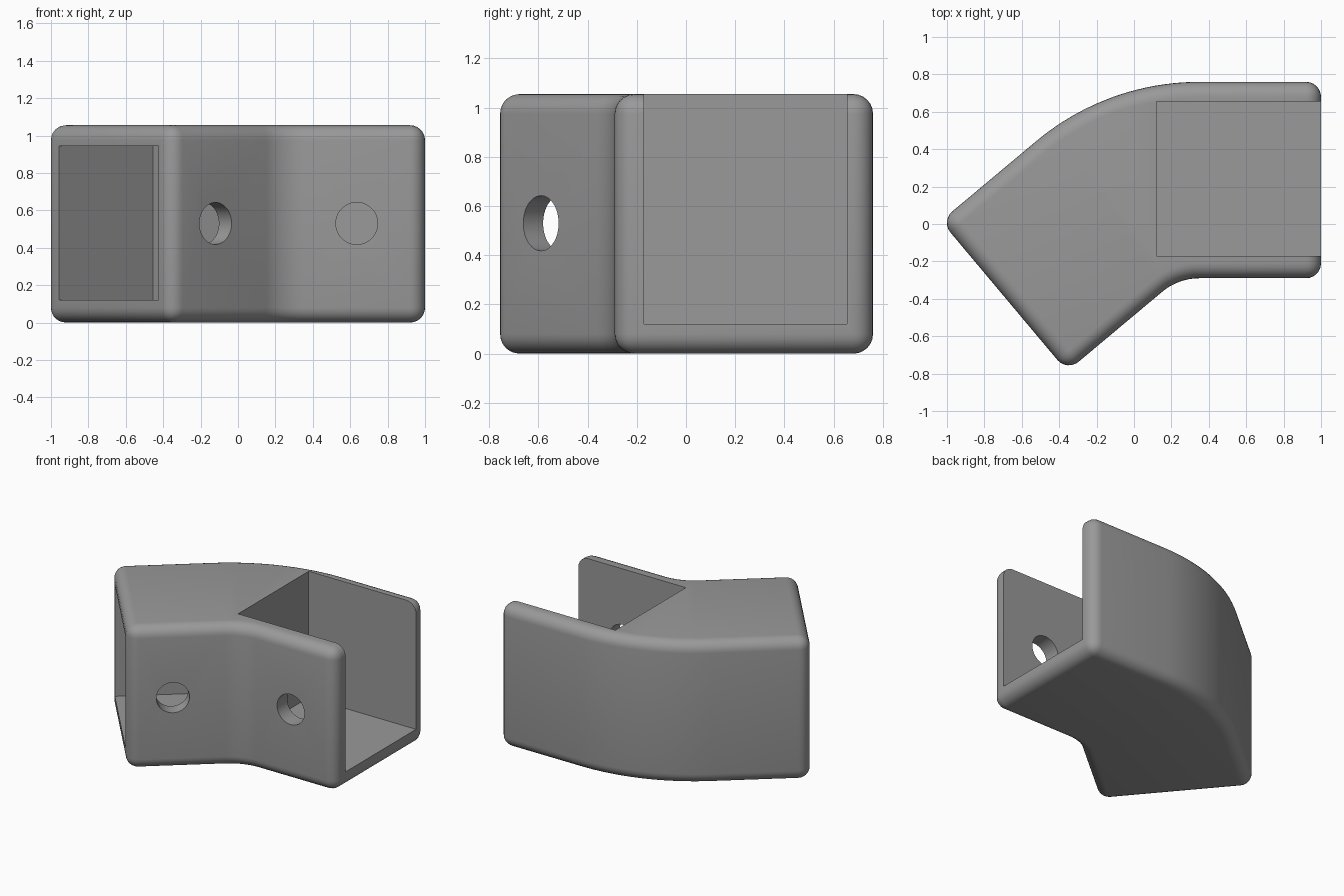
import bpy, bmesh, math
from mathutils import Vector, Matrix

if "Cube" in bpy.data.objects:
    bpy.data.objects.remove(bpy.data.objects["Cube"])

HEIGHT, EDGE_R, BEND = 1.055, 0.08, math.radians(40)
BEND_CENTER = Vector((0.35, -0.60))
OUTER_R, INNER_R = 1.36, 0.31
ARM = Vector((math.cos(BEND), math.sin(BEND)))      # along the angled arm, toward the bend
SIDE = Vector((math.sin(BEND), -math.cos(BEND)))    # across the angled arm
END_A = Vector((-1.033, 0.016))                     # outer corner of the angled end
END_B = END_A + SIDE * 1.05


def arc(radius, steps):
    """Points round the bend, from the straight arm to the angled arm."""
    return [BEND_CENTER + radius * Vector((-math.sin(BEND * i / steps), math.cos(BEND * i / steps)))
            for i in range(steps + 1)]


def add_object(name, bm):
    bmesh.ops.recalc_face_normals(bm, faces=bm.faces)
    mesh = bpy.data.meshes.new(name)
    bm.to_mesh(mesh)
    bm.free()
    obj = bpy.data.objects.new(name, mesh)
    bpy.context.collection.objects.link(obj)
    return obj


def box_cutter(name, corner, u, v, z0, z1):
    """Box spanned by plan vectors u and v from a corner."""
    bm = bmesh.new()
    base = [corner, corner + u, corner + u + v, corner + v]
    low, high = ([bm.verts.new((p.x, p.y, z)) for p in base] for z in (z0, z1))
    bm.faces.new(low)
    bm.faces.new(high)
    for i in range(4):
        j = (i + 1) % 4
        bm.faces.new((low[i], low[j], high[j], high[i]))
    return add_object(name, bm)


def hole_cutter(name, point, direction):
    """Round bar passing through one side wall."""
    bm = bmesh.new()
    bmesh.ops.create_cone(bm, cap_ends=True, segments=48, radius1=0.112, radius2=0.112, depth=0.5)
    turn = Vector((direction.x, direction.y, 0)).to_track_quat('Z', 'Y').to_matrix().to_4x4()
    bm.transform(Matrix.Translation((point.x, point.y, 0.53)) @ turn)
    return add_object(name, bm)


# Solid bent body: plan outline extruded, then rounded on rims and end corners
corners = [Vector((1, -0.29)), Vector((1, 0.76)), END_A, END_B]
outline = corners[:2] + arc(OUTER_R, 20) + corners[2:] + arc(INNER_R, 20)[::-1]
bm = bmesh.new()
base = bm.faces.new([bm.verts.new((p.x, p.y, 0)) for p in outline])
grown = bmesh.ops.extrude_face_region(bm, geom=[base])
bmesh.ops.translate(bm, vec=(0, 0, HEIGHT),
                    verts=[g for g in grown['geom'] if isinstance(g, bmesh.types.BMVert)])
bmesh.ops.recalc_face_normals(bm, faces=bm.faces)
sharp = [e for e in bm.edges if e.calc_face_angle(0) > math.radians(45)]
bmesh.ops.bevel(bm, geom=sharp, offset=EDGE_R, offset_type='OFFSET', segments=6,
                profile=0.5, affect='EDGES', clamp_overlap=False)
body = add_object("corner_bracket", bm)

# Open-topped channel, closed socket in the angled arm, one bolt hole per arm
cutters = [
    box_cutter("channel_cutter", Vector((0.12, -0.17)), Vector((1.2, 0)), Vector((0, 0.825)), 0.12, 1.4),
    box_cutter("socket_cutter", END_A + SIDE * 0.12 - ARM * 0.3, ARM * 0.956, SIDE * 0.825, 0.12, 0.945),
    hole_cutter("straight_hole_cutter", Vector((0.635, -0.29)), Vector((0, -1))),
    hole_cutter("angled_hole_cutter", END_B + ARM * 0.31, SIDE),
]
bpy.context.view_layer.objects.active = body
body.select_set(True)
for cutter in cutters:
    cut = body.modifiers.new(cutter.name, 'BOOLEAN')
    cut.operation, cut.solver, cut.object = 'DIFFERENCE', 'EXACT', cutter
    bpy.ops.object.modifier_apply(modifier=cut.name)
for cutter in cutters:
    bpy.data.objects.remove(cutter)

# Plain grey finish
grey = bpy.data.materials.new("grey")
grey.diffuse_color = (0.32, 0.32, 0.32, 1)
grey.use_nodes = True
grey.node_tree.nodes["Principled BSDF"].inputs["Base Color"].default_value = grey.diffuse_color
body.data.materials.clear()
body.data.materials.append(grey)
bpy.ops.object.shade_smooth_by_angle(angle=math.radians(30))
